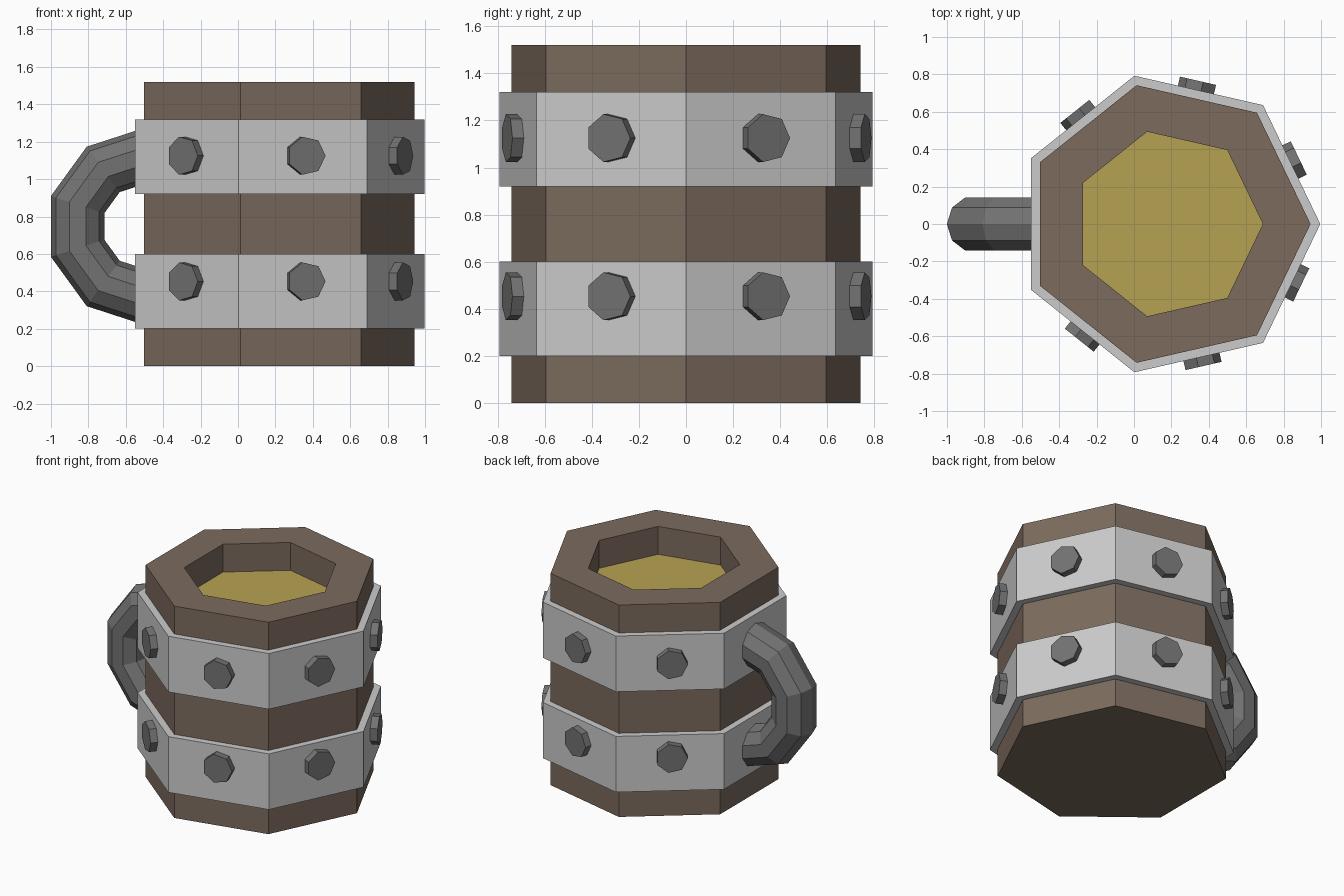
import bpy, bmesh
from math import pi, cos, sin
from mathutils import Matrix, Vector

if "Cube" in bpy.data.objects:
    bpy.data.objects.remove(bpy.data.objects["Cube"])

SIDES = 7
CX = 0.183  # x of the mug's axis


def material(name, rgb):
    m = bpy.data.materials.new(name)
    m.diffuse_color = (*rgb, 1)
    m.use_nodes = True
    m.node_tree.nodes["Principled BSDF"].inputs["Base Color"].default_value = m.diffuse_color
    return m


wood = material("wood", (0.20, 0.145, 0.11))
drink = material("drink", (0.47, 0.36, 0.085))
iron = material("dark_iron", (0.17, 0.17, 0.17))


def finish(bm, name, mat=None):
    bmesh.ops.recalc_face_normals(bm, faces=bm.faces)
    mesh = bpy.data.meshes.new(name)
    bm.to_mesh(mesh)
    bm.free()
    ob = bpy.data.objects.new(name, mesh)
    bpy.context.collection.objects.link(ob)
    if mat:
        mesh.materials.append(mat)
    return ob


def skin(rings, name, mat=None, loop=False):
    """Bridge rings of points; cap the ends unless the rings form a loop."""
    bm = bmesh.new()
    vs = [[bm.verts.new(p) for p in ring] for ring in rings]
    n = len(vs[0])
    pairs = list(zip(vs, vs[1:])) + ([(vs[-1], vs[0])] if loop else [])
    for a, b in pairs:
        for i in range(n):
            j = (i + 1) % n
            bm.faces.new((a[i], a[j], b[j], b[i]))
    if not loop:
        bm.faces.new(vs[0])
        bm.faces.new(vs[-1])
    return finish(bm, name, mat)


def turned(profile, name, mat=None, loop=False, matrix=Matrix.Translation((CX, 0, 0))):
    """Seven-sided turned shape from (radius, height) points."""
    rings = [[matrix @ Vector((r * cos(2 * pi * i / SIDES), r * sin(2 * pi * i / SIDES), z))
              for i in range(SIDES)] for r, z in profile]
    return skin(rings, name, mat, loop)


# Wooden body with its cavity, and the drink inside
turned([(0.761, 0), (0.761, 1.52), (0.506, 1.52), (0.506, 1.30)], "mug_body", wood)
turned([(0.506, 1.30), (0.506, 1.32)], "drink", drink)

# Metal bands and the bolts on every side except the handle side
for label, z0, z1, bolt_z in (("lower", 0.20, 0.60, 0.453), ("upper", 0.92, 1.32, 1.125)):
    turned([(0.813, z0), (0.813, z1), (0.755, z1), (0.755, z0)], label + "_band", loop=True)
    for k in (0, 1, 2, 4, 5, 6):
        a = (k + 0.5) * 2 * pi / SIDES
        normal = Vector((cos(a), sin(a), 0))
        tangent = Vector((-sin(a), cos(a), 0))
        m = Matrix((tangent, Vector((0, 0, 1)), normal)).transposed().to_4x4()
        m.translation = Vector((CX, 0, bolt_z)) + tangent * 0.01
        turned([(0.104, 0.725), (0.104, 0.782)], f"{label}_bolt_{k}", iron, matrix=m)

# Handle: half of a ten-sided ring with a ten-sided section
handle = []
for s in range(6):
    a = pi / 2 + s * pi / 5
    ring = []
    for i in range(10):
        b = i * pi / 5
        d = 0.377 + 0.15 * cos(b)
        ring.append((-0.499 + d * cos(a), 0.15 * sin(b), 0.747 + d * sin(a)))
    handle.append(ring)
skin(handle, "handle", iron)
